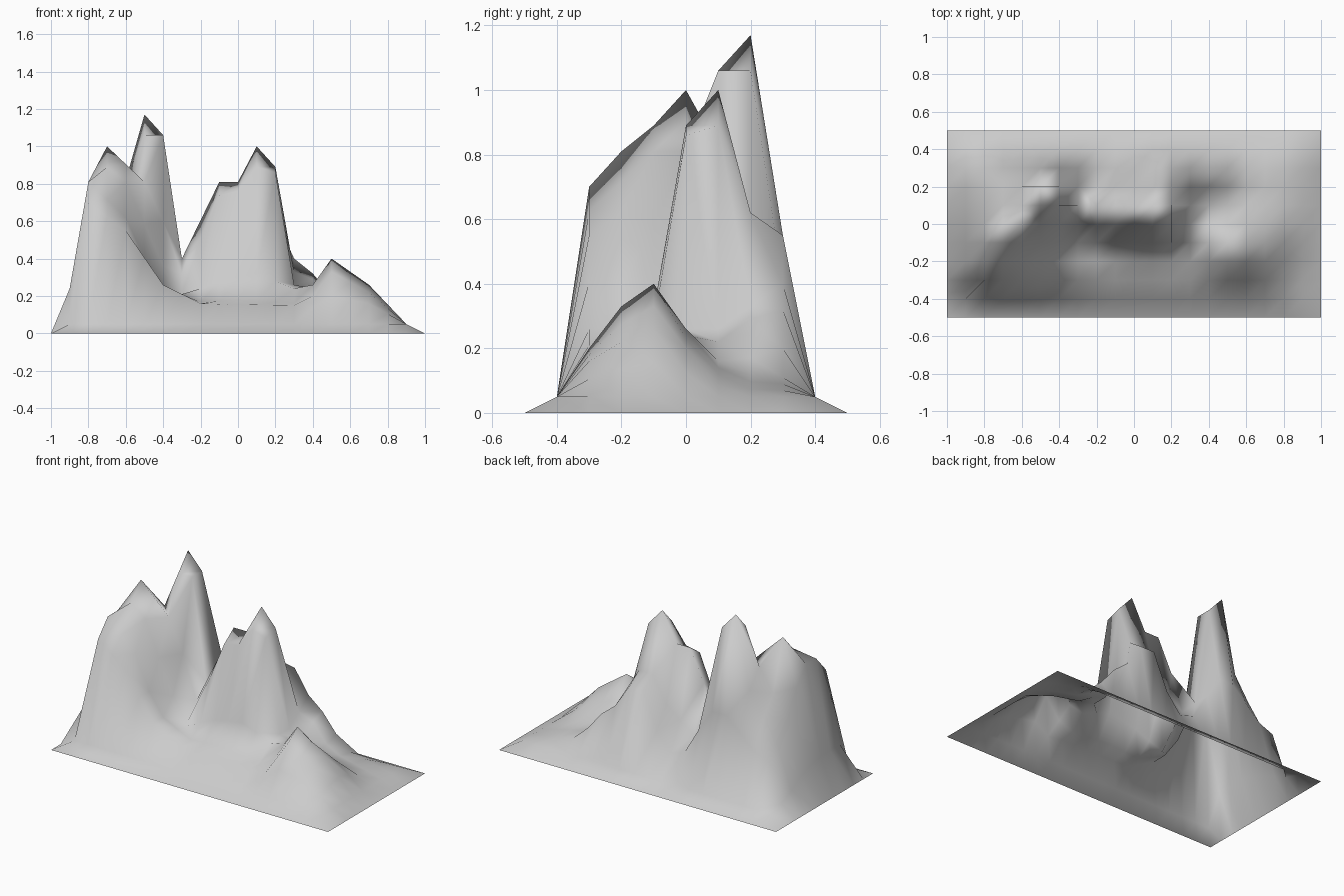
import bpy, bmesh

# Each mass of the range: {y: cross-section as (x, height) points}
TWIN_PEAKS = {
    -0.3: [(-1, 0), (-.9, .24), (-.8, .70), (-.6, .55), (-.4, .26), (-.2, .16)],
    -0.2: [(-1, 0), (-.9, .24), (-.8, .81), (-.6, .62), (-.5, .40), (-.4, .26), (-.2, .16)],
    -0.1: [(-1, 0), (-.9, .24), (-.8, .81), (-.7, .89), (-.6, .81), (-.4, .36), (-.3, .21)],
    0.0: [(-1, 0), (-.9, .22), (-.8, .70), (-.7, 1.0), (-.5, .81), (-.4, .60), (-.3, .32)],
    0.1: [(-1, 0), (-.9, .18), (-.8, .52), (-.6, .82), (-.5, 1.06), (-.4, 1.06), (-.3, .40)],
    0.2: [(-1, 0), (-.9, .13), (-.8, .40), (-.6, .70), (-.5, 1.17), (-.4, 1.06), (-.3, .40)],
    0.3: [(-1, 0), (-.9, .08), (-.8, .33), (-.7, .37), (-.5, .55), (-.4, .55), (-.3, .40), (-.2, .22)],
}
CENTRE_PEAK = {
    -0.3: [(-.3, .16), (.3, .15), (.4, .14)],
    -0.2: [(-.3, .16), (0, .18), (.3, .16), (.4, .16)],
    -0.1: [(-.3, .20), (-.1, .28), (.1, .32), (.2, .28), (.4, .20)],
    0.0: [(-.3, .30), (-.2, .50), (-.1, .74), (0, .76), (.1, .89), (.2, .86), (.3, .26), (.4, .22)],
    0.1: [(-.3, .40), (-.1, .81), (0, .81), (.1, 1.0), (.2, .89), (.3, .26), (.4, .20)],
    0.2: [(-.3, .33), (-.2, .30), (0, .45), (.1, .62), (.2, .62), (.3, .33), (.4, .28)],
    0.3: [(-.3, .26), (-.1, .20), (0, .32), (.1, .55), (.2, .55), (.3, .40), (.4, .32)],
}
LOW_HILL = {
    -0.3: [(.4, .14), (.5, .20), (.7, .16), (.9, .05), (1, 0)],
    -0.2: [(.4, .20), (.5, .33), (.7, .22), (.9, .05), (1, 0)],
    -0.1: [(.4, .26), (.5, .40), (.7, .26), (.9, .05), (1, 0)],
    0.0: [(.4, .24), (.5, .26), (.7, .20), (.9, .05), (1, 0)],
    0.1: [(.4, .22), (.5, .16), (.7, .12), (.9, .05), (1, 0)],
    0.2: [(.4, .29), (.5, .17), (.6, .12), (.9, .05), (1, 0)],
    0.3: [(.4, .32), (.5, .20), (.6, .11), (.9, .05), (1, 0)],
}
SKIRT = [(-1, 0), (-.9, .05), (.9, .05), (1, 0)]


def sample(profile, x):
    for (x0, z0), (x1, z1) in zip(profile, profile[1:]):
        if x0 - 1e-6 <= x <= x1 + 1e-6:
            return z0 + (z1 - z0) * (x - x0) / (x1 - x0)
    return 0


def height(x, y):
    if abs(y) > .45:
        return 0
    if abs(y) > .35:
        return sample(SKIRT, x)
    return max(sample(mass[y], x) for mass in (TWIN_PEAKS, CENTRE_PEAK, LOW_HILL))


# Open terrain sheet on a 20 x 10 grid
mesh = bpy.data.meshes.new("mountain_range")
bm = bmesh.new()
grid = [[bm.verts.new((i / 10, j / 10, height(i / 10, j / 10)))
         for i in range(-10, 11)] for j in range(-5, 6)]
for near, far in zip(grid, grid[1:]):
    for i in range(20):
        bm.faces.new((near[i], near[i + 1], far[i + 1], far[i])).smooth = True
bm.to_mesh(mesh)
bm.free()
terrain = bpy.data.objects.new("mountain_range", mesh)
bpy.context.collection.objects.link(terrain)
